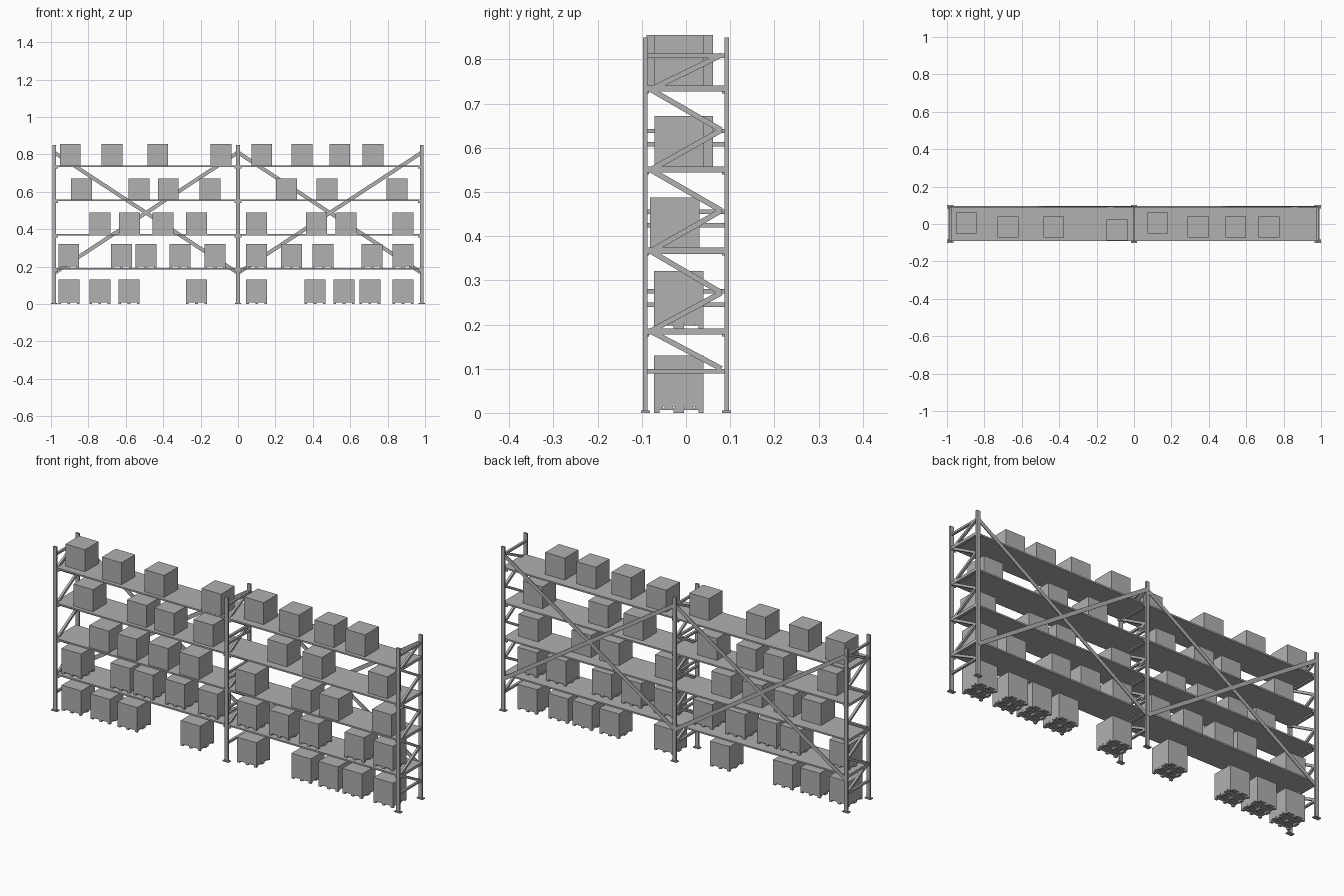
import bpy, bmesh
from mathutils import Vector, Matrix

if "Cube" in bpy.data.objects:
    bpy.data.objects.remove(bpy.data.objects["Cube"])

grey = bpy.data.materials.new("plain_grey")
grey.use_nodes = True
COLOUR = (0.44, 0.44, 0.44, 1)
grey.diffuse_color = COLOUR
grey.node_tree.nodes["Principled BSDF"].inputs["Base Color"].default_value = COLOUR


def block(bm, x, y, z):
    """Box from three (low, high) ranges."""
    size = [r[1] - r[0] for r in (x, y, z)]
    mid = Vector([(r[0] + r[1]) / 2 for r in (x, y, z)])
    bmesh.ops.create_cube(bm, size=1, matrix=Matrix.Translation(mid) @ Matrix.Diagonal((*size, 1)))


def bar(bm, a, b, side, width, depth):
    """Straight bar from a to b; depth is measured along side."""
    a, b = Vector(a), Vector(b)
    along = (b - a).normalized()
    side = Vector(side)
    up = side.cross(along)
    rot = Matrix((along, up, side)).transposed().to_4x4()
    scale = Matrix.Diagonal(((b - a).length, width, depth, 1))
    bmesh.ops.create_cube(bm, size=1, matrix=Matrix.Translation((a + b) / 2) @ rot @ scale)


def mesh_from(bm, name):
    mesh = bpy.data.meshes.new(name)
    bm.to_mesh(mesh)
    bm.free()
    mesh.materials.append(grey)
    return mesh


def place(mesh, name, at=(0, 0, 0)):
    obj = bpy.data.objects.new(name, mesh)
    obj.location = at
    bpy.context.collection.objects.link(obj)
    return obj


POST_X = 0.983
POST_Y = 0.092
SHELF_TOPS = (0.191, 0.374, 0.558, 0.741)

# Upright frames: posts, foot plates, rungs and zigzag lacing
for name, fx in (("right", -POST_X), ("middle", 0), ("left", POST_X)):
    bm = bmesh.new()
    for py in (-POST_Y, POST_Y):
        block(bm, (fx - 0.01, fx + 0.01), (py - 0.005, py + 0.005), (0, 0.85))
        block(bm, (fx - 0.017, fx + 0.017), (py - 0.01, py + 0.01), (0, 0.005))
    place(mesh_from(bm, "posts"), name + "_posts")

    bm = bmesh.new()
    rungs = [0.094, 0.808]
    if name == "middle":
        rungs += [0.245, 0.275, 0.425, 0.455, 0.608, 0.638]
    for z in rungs:
        block(bm, (fx - 0.006, fx + 0.006), (-0.088, 0.088), (z - 0.005, z + 0.005))
    for top in SHELF_TOPS:
        block(bm, (fx - 0.008, fx + 0.008), (-0.088, 0.088), (top - 0.014, top))
    heights = (0.1, 0.185, 0.272, 0.366, 0.458, 0.55, 0.64, 0.732, 0.81)
    lacing = [(fx, 0.08 if i % 2 == 0 else -0.08, z) for i, z in enumerate(heights)]
    for a, b in zip(lacing, lacing[1:]):
        bar(bm, a, b, (1, 0, 0), 0.012, 0.012)
    place(mesh_from(bm, "lacing"), name + "_frame_lacing")

# Shelves with small end brackets, and crossed braces on the back of each bay
for name, x0, x1 in (("right", -POST_X, 0), ("left", 0, POST_X)):
    for level, top in enumerate(SHELF_TOPS):
        bm = bmesh.new()
        block(bm, (x0 + 0.008, x1 - 0.008), (-0.09, 0.088), (top - 0.008, top))
        for end in (x0 + 0.014, x1 - 0.014):
            for y in (-0.087, 0.085):
                block(bm, (end - 0.006, end + 0.006), (y - 0.003, y + 0.003), (top - 0.018, top - 0.004))
        place(mesh_from(bm, "shelf"), f"{name}_shelf_{level + 1}")
    bm = bmesh.new()
    bar(bm, (x0, 0.0955, 0.81), (x1, 0.0955, 0.165), (0, 1, 0), 0.02, 0.004)
    bar(bm, (x0, 0.0915, 0.165), (x1, 0.0915, 0.81), (0, 1, 0), 0.02, 0.004)
    place(mesh_from(bm, "back_brace"), name + "_back_brace")

# Crate body, and a notched pallet below it
H = 0.056
bm = bmesh.new()
block(bm, (-H, H), (-H, H), (0, 0.116))
crate = mesh_from(bm, "crate")

bm = bmesh.new()
for i in range(5):
    y = -0.046 + i * 0.023
    block(bm, (-H, H), (y - 0.01, y + 0.01), (0.009, 0.014))
for x in (-0.049, 0, 0.049):
    for y, half in ((-0.05, 0.006), (0, 0.012), (0.05, 0.006)):
        block(bm, (x - 0.007, x + 0.007), (y - half, y + half), (0, 0.01))
    block(bm, (x - 0.007, x + 0.007), (-H, H), (0.007, 0.01))
pallet = mesh_from(bm, "pallet")

# Loads: level name, floor height, has pallet, depth, positions along the rack
LOADS = (
    ("ground", 0, True, -0.016, (-.904, -.739, -.583, -.222, .1, .412, .567, .705, .882)),
    ("first", 0.191, True, -0.016, (-.905, -.624, -.492, -.311, -.123, .1, .285, .455, .717, .882)),
    ("second", 0.374, False, -0.026, (-.739, -.58, -.4, -.222, .1, .419, .578, .882)),
    ("third", 0.558, False, -0.015, (-.837, -.53, -.373, -.15, .26, .475, .85)),
    ("top", 0.741, False, -0.015, (-.897, -.674, -.429, -.091, .127, .342, .544, .722)),
)
# Crates pushed back or pulled forward from their row
SHIFTED = {("third", .26): 0.005, ("top", -.897): 0.005, ("top", .127): 0.005, ("top", -.091): -0.033}

for level, floor, on_pallet, depth, xs in LOADS:
    for n, x in enumerate(xs, 1):
        y = SHIFTED.get((level, x), depth)
        if on_pallet:
            place(pallet, f"{level}_pallet_{n}", (x, y, floor))
        lift = 0.014 if on_pallet else -0.002
        place(crate, f"{level}_crate_{n}", (x, y, floor + lift))
